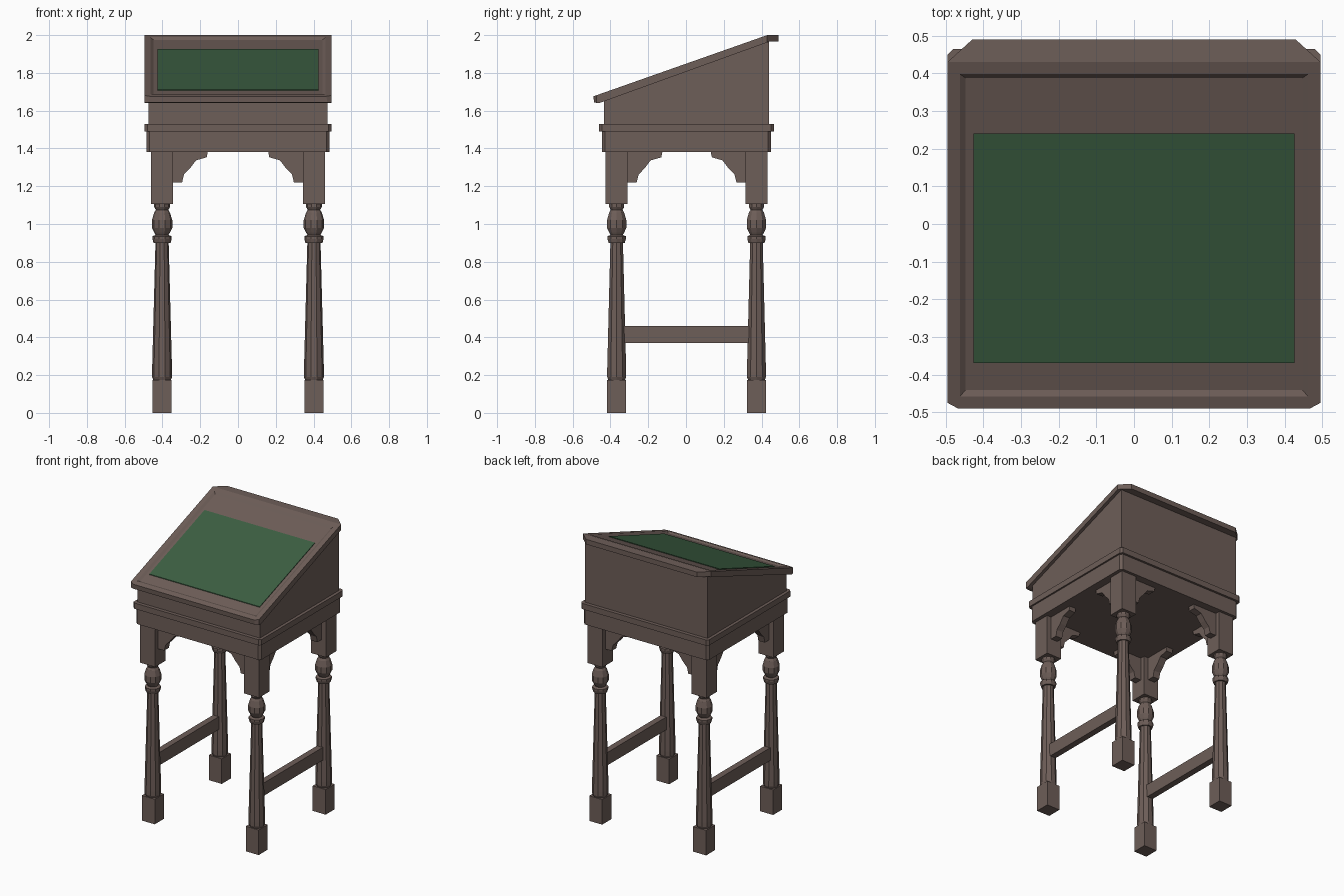
import bpy, bmesh, math
from mathutils import Vector

if "Cube" in bpy.data.objects:
    bpy.data.objects.remove(bpy.data.objects["Cube"])


def material(name, rgb):
    m = bpy.data.materials.new(name)
    m.diffuse_color = (*rgb, 1)
    m.use_nodes = True
    m.node_tree.nodes["Principled BSDF"].inputs["Base Color"].default_value = m.diffuse_color
    return m


WOOD = material("dark_wood", (0.155, 0.112, 0.098))
GREEN = material("green_leather", (0.045, 0.115, 0.055))


def finish(bm, name, mat=WOOD):
    bmesh.ops.recalc_face_normals(bm, faces=bm.faces[:])
    me = bpy.data.meshes.new(name)
    bm.to_mesh(me)
    bm.free()
    me.materials.append(mat)
    ob = bpy.data.objects.new(name, me)
    bpy.context.collection.objects.link(ob)
    return ob


def prism(pts, axis, lo, hi):
    """Extrude a 2D outline along the given axis."""
    bm = bmesh.new()
    place = {'X': lambda u, v, t: (t, u, v),
             'Y': lambda u, v, t: (u, t, v),
             'Z': lambda u, v, t: (u, v, t)}[axis]
    a = [bm.verts.new(place(u, v, lo)) for u, v in pts]
    b = [bm.verts.new(place(u, v, hi)) for u, v in pts]
    bm.faces.new(a[::-1])
    bm.faces.new(b)
    n = len(pts)
    for i in range(n):
        j = (i + 1) % n
        bm.faces.new((a[i], a[j], b[j], b[i]))
    bmesh.ops.recalc_face_normals(bm, faces=bm.faces[:])
    return bm


def slab(name, x, y0, y1, z0, z1, c):
    """Rectangular slab with chamfered vertical corners."""
    pts = [(-x + c, y0), (x - c, y0), (x, y0 + c), (x, y1 - c),
           (x - c, y1), (-x + c, y1), (-x, y1 - c), (-x, y0 + c)]
    finish(prism(pts, 'Z', z0, z1), name)


def block(name, cx, cy, hx, hy, z0, z1):
    pts = [(cx - hx, cy - hy), (cx + hx, cy - hy), (cx + hx, cy + hy), (cx - hx, cy + hy)]
    finish(prism(pts, 'Z', z0, z1), name)


def lathe(name, profile, cx, cy, sides=10):
    bm = bmesh.new()
    rings = []
    for r, z in profile:
        rings.append([bm.verts.new((cx + r * math.cos(k * math.tau / sides),
                                    cy + r * math.sin(k * math.tau / sides), z))
                      for k in range(sides)])
    for a, b in zip(rings, rings[1:]):
        for k in range(sides):
            j = (k + 1) % sides
            bm.faces.new((a[k], a[j], b[j], b[k]))
    bm.faces.new(rings[0][::-1])
    bm.faces.new(rings[-1])
    finish(bm, name)


# sloping desk box, moulding and apron
finish(prism([(-.435, 1.53), (.44, 1.53), (.44, 1.966), (-.435, 1.651)], 'X', -.474, .474), "desk_box")
slab("moulding", .495, -.46, .465, 1.49, 1.53, .015)
slab("apron", .484, -.445, .45, 1.38, 1.49, .016)

# lid with a recessed panel and clipped corners
lid = prism([(-.49, 1.676), (.43, 2.0), (.49, 2.0), (.49, 1.965), (.44, 1.965),
             (-.46, 1.64), (-.487, 1.643)], 'X', -.496, .496)
slope = [f for f in lid.faces if f.normal.z > .8 and f.normal.y < -.1]
bmesh.ops.inset_individual(lid, faces=slope, thickness=.047)
bmesh.ops.inset_individual(lid, faces=slope, thickness=.022, depth=-.01)
for s in (-1, 1):
    for p, q in (((.496, -.475), (.468, -.49)), ((.496, .43), (.43, .49))):
        d = Vector((q[0] - p[0], q[1] - p[1]))
        normal = Vector((s * abs(d.y), abs(d.x) * (1 if p[1] > 0 else -1), 0))
        cut = bmesh.ops.bisect_plane(lid, geom=lid.verts[:] + lid.edges[:] + lid.faces[:],
                                     plane_co=(s * p[0], p[1], 0), plane_no=normal,
                                     clear_outer=True, dist=1e-5)
        edges = [e for e in lid.edges if e.is_boundary]
        bmesh.ops.holes_fill(lid, edges=edges, sides=0)
finish(lid, "lid")

# green writing surface lying in the recess
def top_z(y):
    return 1.676 + (y + .49) * .324 / .92


finish(prism([(-.37, top_z(-.37) - .014), (.24, top_z(.24) - .014),
              (.24, top_z(.24) - .006), (-.37, top_z(-.37) - .006)], 'X', -.427, .427),
       "writing_surface", GREEN)

# legs: square foot, turned shaft, square upper block, corner brackets
TURNING = [(.045, .17), (.053, .19), (.053, .22), (.035, .90), (.045, .90), (.051, .92),
           (.051, .935), (.034, .942), (.042, .955), (.054, .98), (.054, 1.02),
           (.042, 1.06), (.033, 1.075), (.042, 1.09), (.042, 1.11)]
BRACKET = [(.05, 1.22), (.106, 1.22), (.116, 1.262), (.148, 1.295), (.163, 1.315),
           (.18, 1.337), (.236, 1.353), (.242, 1.381), (.05, 1.381)]
for sx, side in ((-1, "left"), (1, "right")):
    for sy, end in ((-1, "front"), (1, "back")):
        cx, cy = sx * .402, sy * .37 + .003
        tag = f"{end}_{side}"
        block(f"{tag}_foot", cx, cy, .05, .05, 0, .175)
        lathe(f"{tag}_turned_leg", TURNING, cx, cy)
        block(f"{tag}_upper_block", cx, cy, .058, .058, 1.105, 1.381)
        finish(prism([(cx - sx * u, z) for u, z in BRACKET], 'Y', cy - .025, cy + .025),
               f"{tag}_bracket_across")
        finish(prism([(cy - sy * u, z) for u, z in BRACKET], 'X', cx - .025, cx + .025),
               f"{tag}_bracket_along")
    # side stretcher
    block(f"{side}_stretcher", sx * .402, .003, .022, .34, .37, .46)
